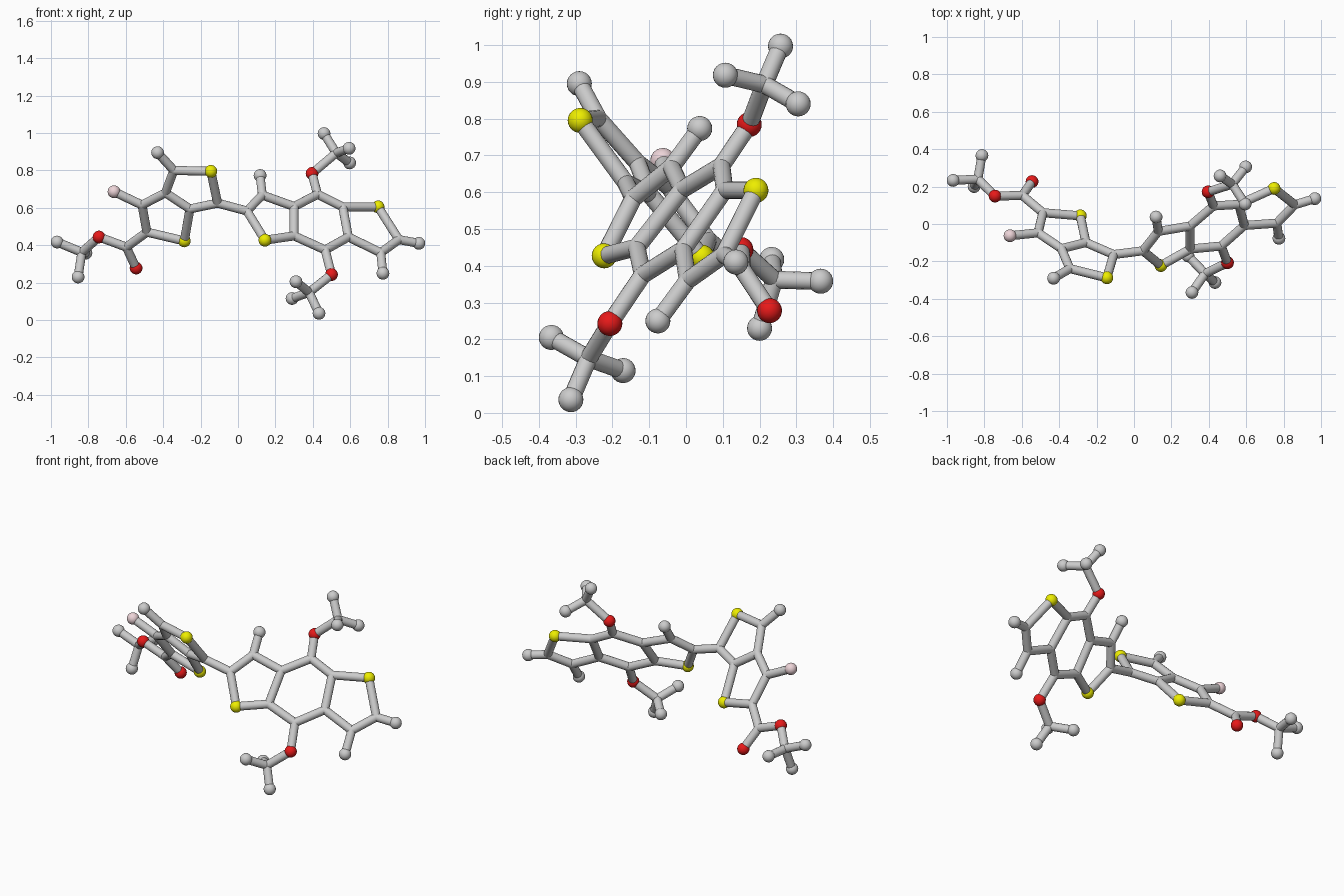
import bpy
from mathutils import Vector

if "Cube" in bpy.data.objects:
    bpy.data.objects.remove(bpy.data.objects["Cube"])

BOND_R, BALL_R = 0.024, 0.034


def material(name, col):
    m = bpy.data.materials.new(name)
    m.diffuse_color = (*col, 1)
    m.use_nodes = True
    m.node_tree.nodes["Principled BSDF"].inputs["Base Color"].default_value = m.diffuse_color
    return m


MATS = {"S": material("yellow", (0.85, 0.85, 0.0)),
        "O": material("red", (0.8, 0.01, 0.01)),
        "F": material("pale_pink", (0.85, 0.66, 0.69))}
NAMES = {"S": "sulfur_ball", "O": "oxygen_ball", "F": "fluorine_ball",
         "E": "end_ball", "C": "joint"}


# Each flat ring system lies in a plane y = a*x + b*z + c
def left(x, z):
    return (x, -0.268 * x - 0.788 * z + 0.300, z)


def right(x, z):
    return (x, 0.451 * x + 0.784 * z - 0.622, z)


# First letter is the atom kind: C joint, S, O, F, or E for an end ball
atoms = {
    # left double ring
    "S1": left(-.145, .795), "C2": left(-.343, .80), "E1": left(-.43, .895),
    "C3": left(-.388, .68), "F1": left(-.663, .686), "C4": left(-.513, .615),
    "C5": left(-.487, .47), "S2": left(-.287, .423), "C6": left(-.257, .594),
    "C7": left(-.109, .625),
    # ester group
    "C8": left(-.597, .39), "O1": left(-.545, .278), "O2": left(-.743, .444),
    "C9": (-.835, .24, .362), "E2": (-.967, .233, .417),
    "E3": (-.855, .20, .23), "E4": (-.813, .366, .358),
    # right triple ring
    "C10": right(.048, .583), "C11": right(.13, .668), "E5": right(.118, .773),
    "S3": right(.144, .427), "C12": right(.30, .607), "C13": right(.30, .45),
    "C14": right(.425, .672), "C15": right(.56, .605), "C16": right(.59, .444),
    "C17": right(.466, .375), "S4": right(.749, .605), "C18": right(.86, .43),
    "E6": right(.967, .41), "C19": right(.763, .36), "E7": right(.775, .25),
    # upper and lower side groups
    "O3": (.396, .172, .784), "C20": (.525, .213, .893),
    "E8": (.46, .257, .997), "E9": (.594, .107, .918), "E10": (.597, .305, .84),
    "O4": (.50, -.207, .243), "C21": (.38, -.265, .148),
    "E11": (.433, -.313, .036), "E12": (.31, -.366, .205),
    "E13": (.289, -.171, .115),
}

# Chains of bonded atoms
chains = """S1 C2 C3 C6 C7 S1|C2 E1|C3 C4 C5 S2 C6|C4 F1|C5 C8 O2 C9 E2|C8 O1
C9 E3|C9 E4|C7 C10 C11 C12 C13 S3 C10|C11 E5|C12 C14 C15 C16 C17 C13
C15 S4 C18 C19 C16|C18 E6|C19 E7|C14 O3 C20 E8|C20 E9|C20 E10
C17 O4 C21 E11|C21 E12|C21 E13""".replace("\n", "|").split("|")


def finish(name, kind=None):
    ob = bpy.context.object
    ob.name = name
    bpy.ops.object.shade_smooth_by_angle()
    if kind in MATS:
        ob.data.materials.append(MATS[kind])


# Atoms
for key, p in atoms.items():
    kind = key[0]
    bpy.ops.mesh.primitive_uv_sphere_add(
        segments=24, ring_count=12, location=p,
        radius=BOND_R if kind == "C" else BALL_R)
    finish(NAMES[kind], kind)

# Bonds
for chain in chains:
    keys = chain.split()
    for k1, k2 in zip(keys, keys[1:]):
        a, b = Vector(atoms[k1]), Vector(atoms[k2])
        d = b - a
        bpy.ops.mesh.primitive_cylinder_add(
            vertices=16, radius=BOND_R, depth=d.length, location=(a + b) / 2,
            rotation=d.to_track_quat('Z', 'Y').to_euler())
        finish("bond")
